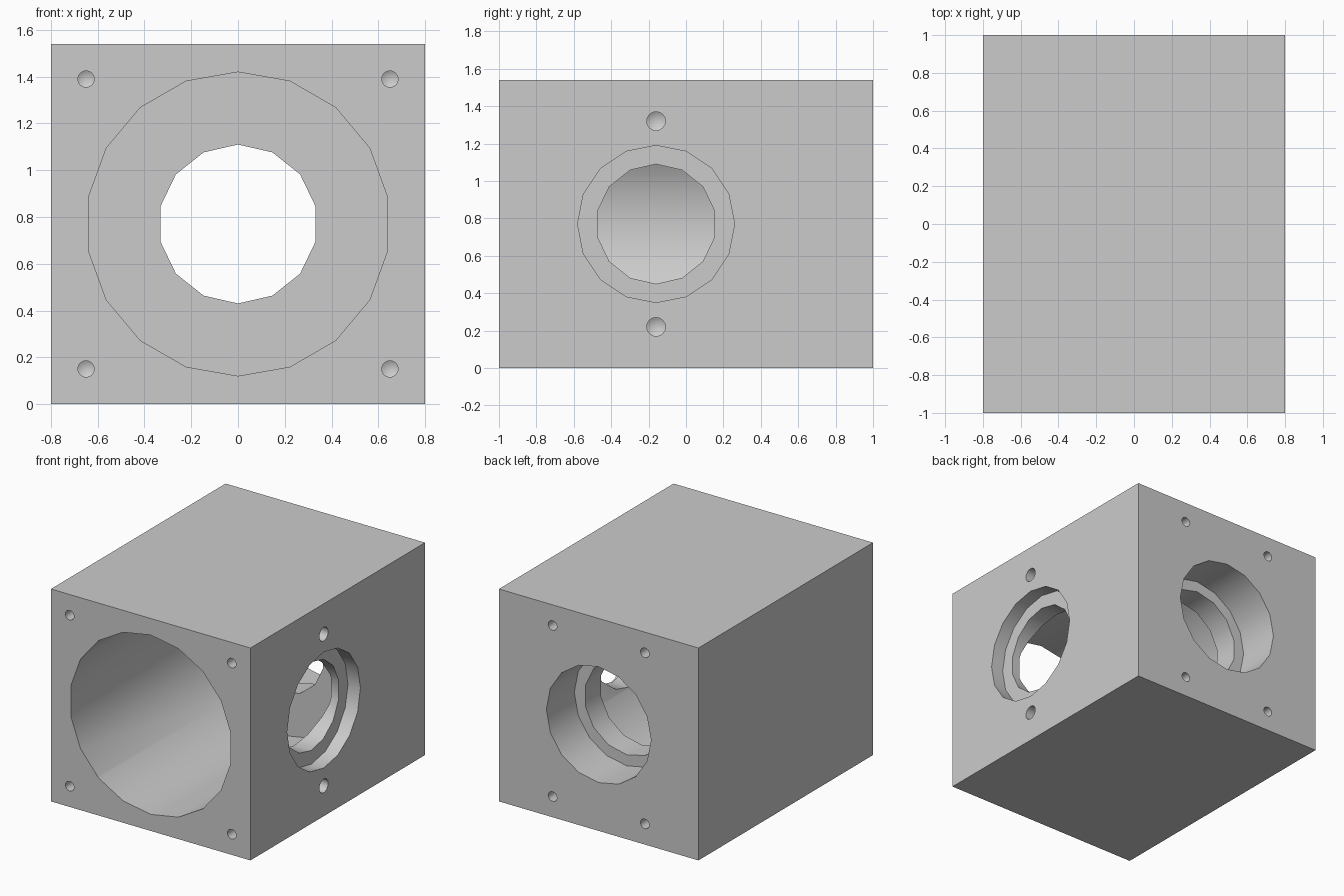
import bpy
import bmesh
from math import cos, sin, pi
from mathutils import Vector

if "Cube" in bpy.data.objects:
    bpy.data.objects.remove(bpy.data.objects["Cube"])

W, D, H = 1.6, 2.0, 1.54
MID = H / 2

grey = bpy.data.materials.new("plain grey")
grey.use_nodes = True
colour = (0.6, 0.6, 0.6, 1)
grey.diffuse_color = colour
grey.node_tree.nodes["Principled BSDF"].inputs["Base Color"].default_value = colour


def make_object(name, bm):
    bmesh.ops.recalc_face_normals(bm, faces=bm.faces)
    mesh = bpy.data.meshes.new(name)
    bm.to_mesh(mesh)
    bm.free()
    mesh.materials.append(grey)
    obj = bpy.data.objects.new(name, mesh)
    bpy.context.collection.objects.link(obj)
    return obj


# Solid block
bm = bmesh.new()
bmesh.ops.create_cube(bm, size=1)
for v in bm.verts:
    v.co = Vector((v.co.x * W, v.co.y * D, v.co.z * H + MID))
block = make_object("bored_block", bm)


def drill(start, end, radius, sides, tip=0.0):
    """Cut a round hole from start to end, with an optional conical bottom."""
    start, end = Vector(start), Vector(end)
    axis = (end - start).normalized()
    up = Vector((0, 0, 1))
    across = axis.cross(up)
    bm = bmesh.new()
    rings = []
    for centre in (start, end):
        rings.append([bm.verts.new(centre + radius * (up * cos(a) + across * sin(a)))
                      for a in (2 * pi * i / sides for i in range(sides))])
    bm.faces.new(rings[0])
    for i in range(sides):
        j = (i + 1) % sides
        bm.faces.new((rings[0][i], rings[0][j], rings[1][j], rings[1][i]))
    if tip:
        point = bm.verts.new(end + axis * tip)
        for i in range(sides):
            bm.faces.new((rings[1][i], rings[1][(i + 1) % sides], point))
    else:
        bm.faces.new(rings[1])
    cutter = make_object("hole_cutter", bm)
    cutter.hide_render = True
    mod = block.modifiers.new("hole", "BOOLEAN")
    mod.operation = "DIFFERENCE"
    mod.solver = "EXACT"
    mod.object = cutter
    bpy.context.view_layer.objects.active = block
    bpy.ops.object.modifier_apply(modifier=mod.name)
    bpy.data.objects.remove(cutter)


# Wide front bore, narrow neck, and rear counterbore
drill((0, -1.1, MID), (0, 0.5, MID), 0.65, 18)
drill((0, 1.1, MID), (0, 0.68, MID), 0.42, 16)
drill((0, 0.9, MID), (0, 0.3, MID), 0.34, 14)

# Stepped port in the left wall
PORT_Y = -0.16
drill((0.9, PORT_Y, MID), (0.7, PORT_Y, MID), 0.42, 16)
drill((0.9, PORT_Y, MID), (0.2, PORT_Y, MID), 0.32, 14)

# Blind screw holes
for s in (-1, 1):
    z = MID + s * 0.55
    drill((0.9, PORT_Y, z), (0.6, PORT_Y, z), 0.05, 16, 0.03)
    z = MID + s * 0.62
    for t in (-1, 1):
        drill((t * 0.65, -1.1, z), (t * 0.65, -0.8, z), 0.035, 16, 0.02)
        drill((t * 0.37, 1.1, z), (t * 0.37, 0.8, z), 0.035, 16, 0.02)

# Smooth bores with crisp rims
bpy.ops.object.select_all(action="DESELECT")
block.select_set(True)
bpy.context.view_layer.objects.active = block
bpy.ops.object.shade_smooth_by_angle()
